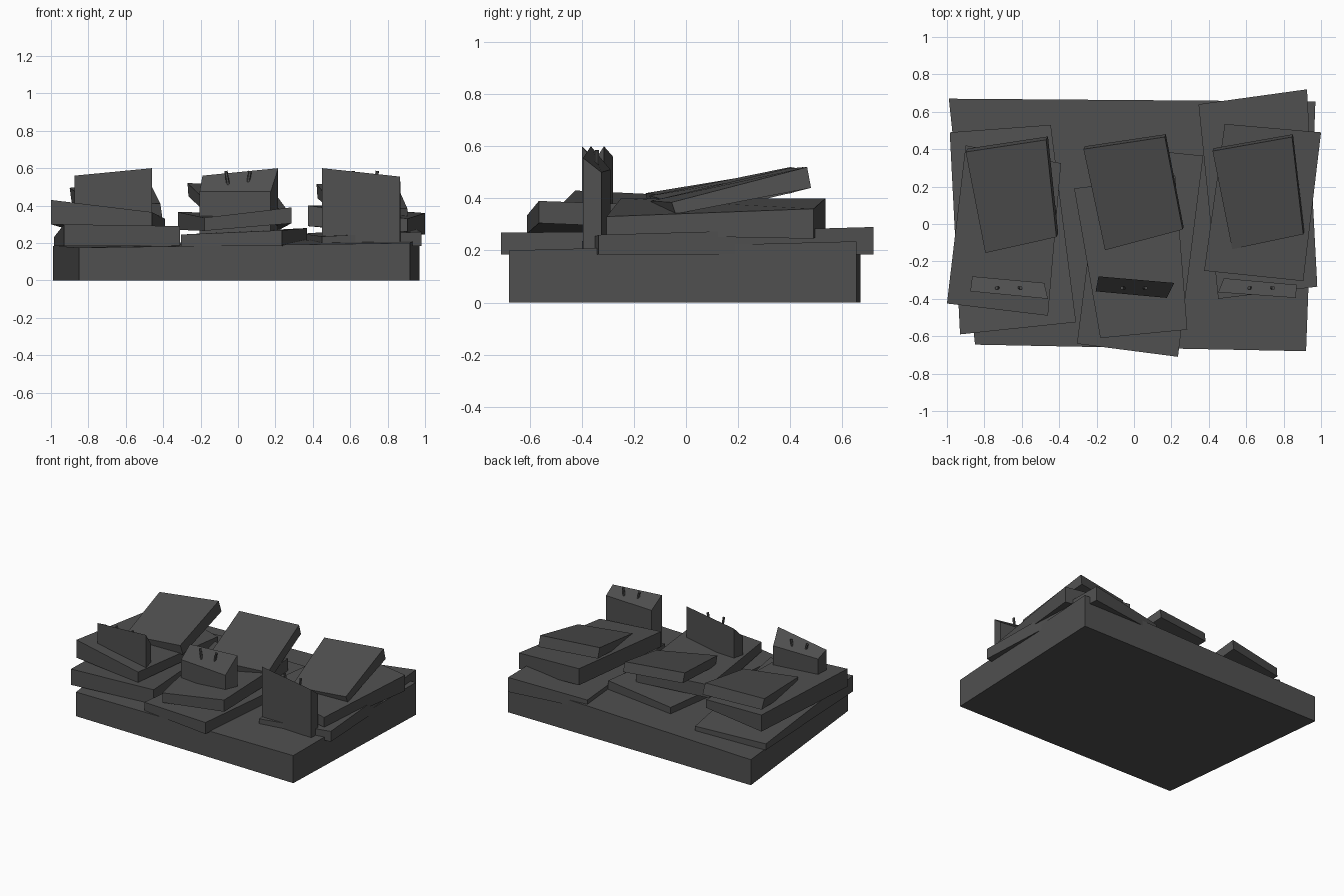
import bpy
from mathutils import Vector

if "Cube" in bpy.data.objects:
    bpy.data.objects.remove(bpy.data.objects["Cube"])

mat = bpy.data.materials.new("charcoal")
mat.diffuse_color = (0.08, 0.08, 0.08, 1)
mat.use_nodes = True
mat.node_tree.nodes["Principled BSDF"].inputs["Base Color"].default_value = mat.diffuse_color

FACES = [(0, 1, 2, 3), (7, 6, 5, 4), (0, 4, 5, 1),
         (1, 5, 6, 2), (2, 6, 7, 3), (3, 7, 4, 0)]


def crooked_block(name, corners, top, bottom, shift=(0, 0)):
    """Skewed box: corners run back-left, back-right, front-right, front-left."""
    verts = [(x + shift[0], y + shift[1], z) for (x, y), z in zip(corners, bottom)]
    verts += [(x, y, z) for (x, y), z in zip(corners, top)]
    mesh = bpy.data.meshes.new(name)
    mesh.from_pydata(verts, [], FACES)
    mesh.materials.append(mat)
    obj = bpy.data.objects.new(name, mesh)
    bpy.context.collection.objects.link(obj)


def peg(name, a, b, r=0.009):
    a, b = Vector(a), Vector(b)
    bpy.ops.mesh.primitive_cylinder_add(vertices=6, radius=r, depth=(b - a).length,
                                        location=(a + b) / 2)
    o = bpy.context.object
    o.name = name
    o.rotation_euler = (b - a).to_track_quat('Z', 'Y').to_euler()
    o.data.materials.append(mat)


# base slab
crooked_block("base", [(-.99, .67), (.97, .655), (.92, -.68), (-.85, -.645)],
              (.185, .235, .20, .175), (0,) * 4)

# bottom slabs
crooked_block("lower_slab_left", [(-.985, .49), (-.445, .53), (-.31, -.525), (-.93, -.59)],
              (.23, .23, .29, .30), (.185,) * 4)
crooked_block("lower_slab_centre", [(-.17, .42), (.37, .365), (.235, -.71), (-.305, -.64)],
              (.25, .28, .268, .245), (.185,) * 4)
crooked_block("lower_slab_right", [(.345, .64), (.925, .72), (.98, -.335), (.45, -.40)],
              (.25, .29, .26, .235), (.185,) * 4)

# middle slabs
crooked_block("middle_slab_left", [(-.90, .42), (-.39, .325), (-.46, -.49), (-1, -.425)],
              (.39, .33, .365, .43), (.27, .27, .29, .30))
crooked_block("middle_slab_centre", [(-.32, .19), (.22, .26), (.285, -.565), (-.18, -.61)],
              (.365, .36, .39, .335), (.27, .27, .305, .265))
crooked_block("middle_slab_right", [(.485, .535), (1, .49), (.905, -.305), (.375, -.25)],
              (.40, .36, .33, .40), (.28, .245, .26, .29))

# tilted top slabs
crooked_block("tilted_slab_left", [(-.90, .385), (-.47, .45), (-.415, -.07), (-.795, -.155)],
              (.495, .52, .41, .42), (.42, .44, .34, .34), (.01, .018))
crooked_block("tilted_slab_centre", [(-.27, .40), (.165, .465), (.26, -.03), (-.155, -.14)],
              (.52, .51, .38, .41), (.45, .44, .32, .34), (.005, .015))
crooked_block("tilted_slab_right", [(.42, .39), (.845, .465), (.905, -.055), (.525, -.135)],
              (.515, .52, .385, .39), (.44, .44, .34, .34), (.005, .015))

# upright blocks with sloped tops
crooked_block("upright_left", [(-.865, -.28), (-.48, -.315), (-.46, -.40), (-.875, -.36)],
              (.52, .50, .60, .56), (.22,) * 4)
crooked_block("upright_centre", [(-.19, -.28), (.215, -.315), (.175, -.395), (-.205, -.36)],
              (.56, .60, .475, .475), (.22,) * 4)
crooked_block("upright_right", [(.48, -.29), (.87, -.325), (.865, -.395), (.45, -.365)],
              (.51, .50, .555, .60), (.20,) * 4)

# pair of pegs on each upright
for side, cx, z, top in (("left", -.67, .50, .57), ("centre", .0, .50, .585), ("right", .68, .49, .585)):
    for s in (-1, 1):
        peg(f"peg_{side}_{'a' if s < 0 else 'b'}",
            (cx + s * .05, -.342, z), (cx + s * .065, -.342, top))
